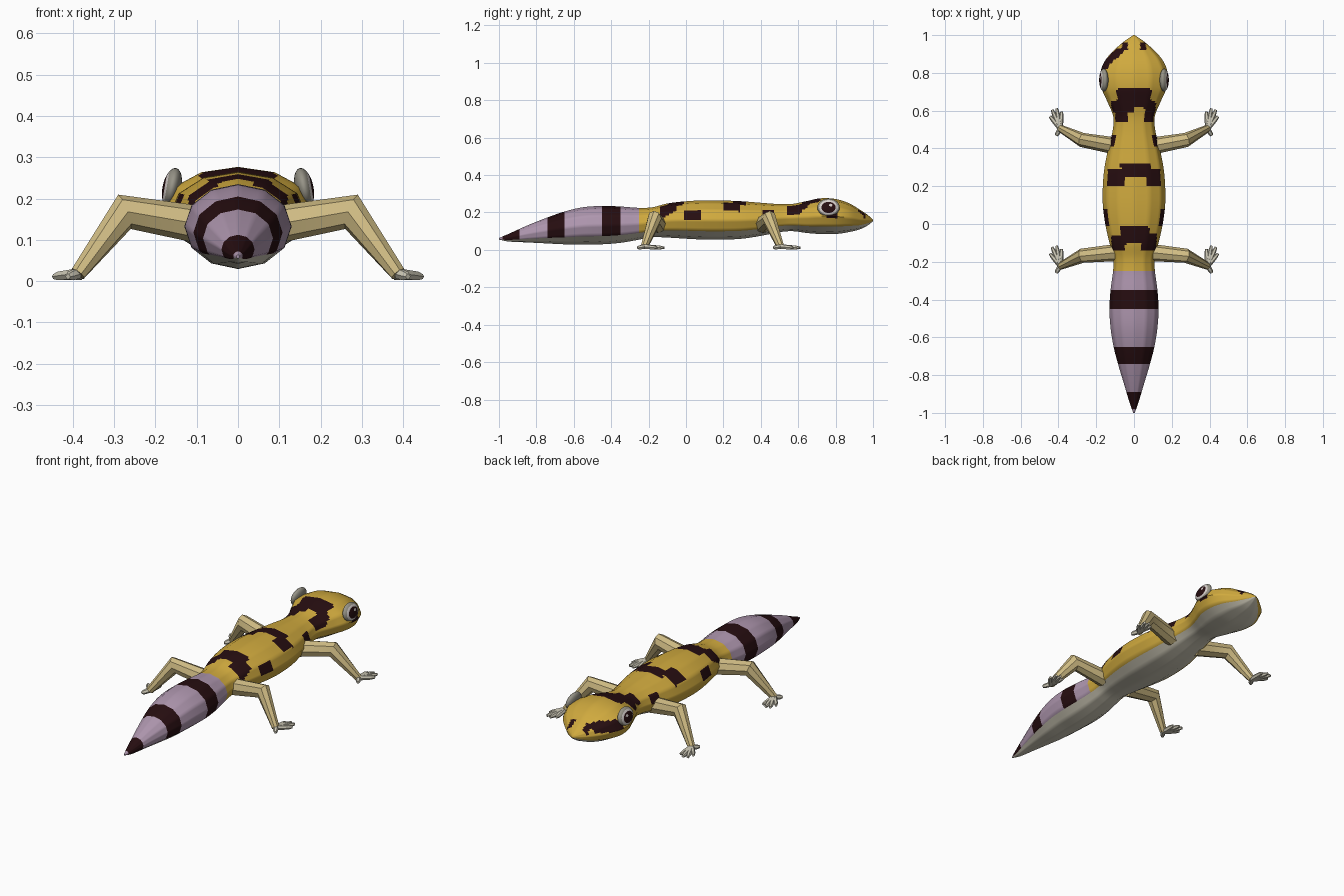
import bpy, bmesh, math
from mathutils import Vector

if "Cube" in bpy.data.objects:
    bpy.data.objects.remove(bpy.data.objects["Cube"])


def material(name, r, g, b):
    m = bpy.data.materials.new(name)
    lin = [(c / 255 / 12.92 if c < 10 else ((c / 255 + .055) / 1.055) ** 2.4) for c in (r, g, b)]
    m.diffuse_color = (*lin, 1)
    m.use_nodes = True
    m.node_tree.nodes["Principled BSDF"].inputs["Base Color"].default_value = m.diffuse_color
    return m


YELLOW = material("yellow skin", 208, 170, 62)
DARK = material("dark spots", 38, 13, 16)
LILAC = material("lilac tail", 174, 150, 174)
CREAM = material("cream belly", 205, 200, 182)
TAN = material("tan legs", 208, 188, 132)
LID = material("grey eyelid", 150, 147, 135)
WHITE = material("pale iris", 215, 208, 205)


def make(name, bm, mats, angle=50):
    bmesh.ops.recalc_face_normals(bm, faces=bm.faces)
    me = bpy.data.meshes.new(name)
    bm.to_mesh(me)
    bm.free()
    ob = bpy.data.objects.new(name, me)
    bpy.context.collection.objects.link(ob)
    for m in mats:
        me.materials.append(m)
    bpy.ops.object.select_all(action='DESELECT')
    ob.select_set(True)
    bpy.context.view_layer.objects.active = ob
    bpy.ops.object.shade_smooth_by_angle(angle=math.radians(angle))
    return ob


def bridge(bm, rings):
    vs = [[bm.verts.new(p) for p in r] for r in rings]
    n = len(vs[0])
    for a, b in zip(vs, vs[1:]):
        for i in range(n):
            bm.faces.new((a[i], a[(i + 1) % n], b[(i + 1) % n], b[i]))
    bm.faces.new(vs[0])
    bm.faces.new(vs[-1])


# Body: y, half width, bottom z, top z
PROFILE = [(-1, .004, .055, .064), (-.95, .022, .045, .085), (-.85, .052, .04, .13),
           (-.75, .082, .035, .17), (-.65, .108, .03, .205), (-.55, .124, .03, .228),
           (-.45, .13, .03, .235), (-.35, .124, .038, .232), (-.25, .111, .055, .225),
           (-.18, .109, .068, .228), (-.1, .13, .066, .248), (0, .152, .06, .26),
           (.1, .165, .055, .265), (.2, .165, .055, .264), (.3, .156, .06, .26),
           (.4, .136, .075, .252), (.5, .112, .095, .245), (.57, .11, .1, .246),
           (.65, .142, .09, .262), (.72, .172, .085, .276), (.8, .178, .085, .272),
           (.87, .15, .095, .25), (.93, .095, .11, .215), (.97, .048, .13, .188),
           (1, .004, .153, .162)]


def section(y):
    """Smooth interpolation of the body outline at y."""
    k = next((i for i in range(len(PROFILE) - 2) if y <= PROFILE[i + 1][0]), len(PROFILE) - 2)
    p1, p2 = PROFILE[k], PROFILE[k + 1]
    p0, p3 = PROFILE[max(k - 1, 0)], PROFILE[min(k + 2, len(PROFILE) - 1)]
    t, h, out = (y - p1[0]) / (p2[0] - p1[0]), p2[0] - p1[0], []
    for c in (1, 2, 3):
        m1 = (p2[c] - p0[c]) / (p2[0] - p0[0]) * h
        m2 = (p3[c] - p1[c]) / (p3[0] - p1[0]) * h
        out.append((2*t**3 - 3*t*t + 1) * p1[c] + (t**3 - 2*t*t + t) * m1
                   + (3*t*t - 2*t**3) * p2[c] + (t**3 - t*t) * m2)
    return out


# Spots on the back: x range, y range
BACK = [(-.07, .08, -.10, -.01), (-.12, -.045, -.14, -.06), (.04, .12, -.14, -.05),
        (-.07, .09, .25, .325), (-.14, -.05, .2, .285), (.06, .14, .2, .285),
        (-.09, .09, .62, .72), (-.12, 0, .585, .65), (-.1, -.03, .54, .6), (.055, .115, .54, .65),
        (-.065, -.035, .925, .96), (.035, .065, .925, .96)]
# Spots on the flanks: side (0 = both), y range, z range
FLANK = [(0, -.01, .085, .16, .212), (0, .41, .475, .17, .215),
         (-1, .8, .93, .175, .225), (1, .75, .81, .17, .2)]
BANDS = [(-.74, -.645), (-.445, -.352), (-.985, -.89)]


def skin(c):
    w, lo, hi = section(c.y)
    if c.z < lo + .23 * (hi - lo):
        return 3
    if c.y < -.25:
        return 1 if any(a < c.y < b for a, b in BANDS) else 2
    if c.z > lo + .6 * (hi - lo) and any(a < c.x < b and d < c.y < e for a, b, d, e in BACK):
        return 1
    if any(s * c.x >= 0 and abs(c.x) > .5 * w and a < c.y < b and d < c.z < e
           for s, a, b, d, e in FLANK):
        return 1
    return 0


SIDES, SUB, STEPS = 12, 5, 200
rings = []
for j in range(STEPS + 1):
    y = -1 + 2 * j / STEPS
    w, lo, hi = section(y)
    corners = [Vector((w * math.sin(a), y, (lo + hi) / 2 + (hi - lo) / 2 * math.cos(a)))
               for a in (math.tau * i / SIDES for i in range(SIDES))]
    rings.append([corners[i].lerp(corners[(i + 1) % SIDES], s / SUB)
                  for i in range(SIDES) for s in range(SUB)])
bm = bmesh.new()
bridge(bm, rings)
for f in bm.faces:
    f.material_index = skin(f.calc_center_median())
make("body", bm, [YELLOW, DARK, LILAC, CREAM])


def tube(bm, pts, radii, sides):
    """Tapered tube with mitred joints."""
    pts = [Vector(p) for p in pts]
    rings = []
    for i, (p, r) in enumerate(zip(pts, radii)):
        a = (p - pts[i - 1]).normalized() if i else Vector()
        b = (pts[i + 1] - p).normalized() if i < len(pts) - 1 else Vector()
        d = (a + b).normalized()
        u = d.cross(Vector((0, 0, 1))).normalized()
        v = u.cross(d)
        m = 1 / max(.6, d.dot(b if i == 0 else a))
        rings.append([p + u * r * math.cos(t) + v * r * m * math.sin(t)
                      for t in (math.tau * k / sides for k in range(sides))])
    bridge(bm, rings)


# Legs and toes on both sides
TOES = [(.383, .595), (.41, .612), (.434, .605), (.445, .57), (.412, .468)]
for side, sname in ((-1, "left"), (1, "right")):
    for pos, root, knee, ankle in (("front", .41, .445, .505), ("rear", -.15, -.168, -.222)):
        bm = bmesh.new()
        tube(bm, [(side * .08, root, .135), (side * .275, knee, .168), (side * .388, ankle, .018)],
             [.046, .038, .02], 8)
        make(f"{sname}_{pos}_leg", bm, [TAN], 40)
        bm = bmesh.new()
        for x, y in TOES:
            tip = Vector((side * x, y - .505 + ankle, .011))
            start = Vector((side * .39, ankle, .018))
            tube(bm, [start, start.lerp(tip, .75), tip], [.014, .012, .007], 6)
        make(f"{sname}_{pos}_toes", bm, [CREAM], 50)

    # Bulging eye: grey lid, pale iris, dark pupil, small glint
    bm = bmesh.new()
    bmesh.ops.create_uvsphere(bm, u_segments=32, v_segments=32, radius=1)
    for f in bm.faces:
        c = f.calc_center_median()
        r = math.hypot(c.x, c.y)
        f.material_index = 0 if c.z < 0 or r > .82 else 1 if r > .6 else 2
        if c.z > 0 and math.hypot(c.x - .2, c.y - .25) < .14:
            f.material_index = 1
    for v in bm.verts:
        x, y, z = v.co
        v.co = (side * (.16 + .023 * z - .008 * y), .762 + .06 * x, .227 + .047 * y)
    make(f"{sname}_eye", bm, [LID, WHITE, DARK])
